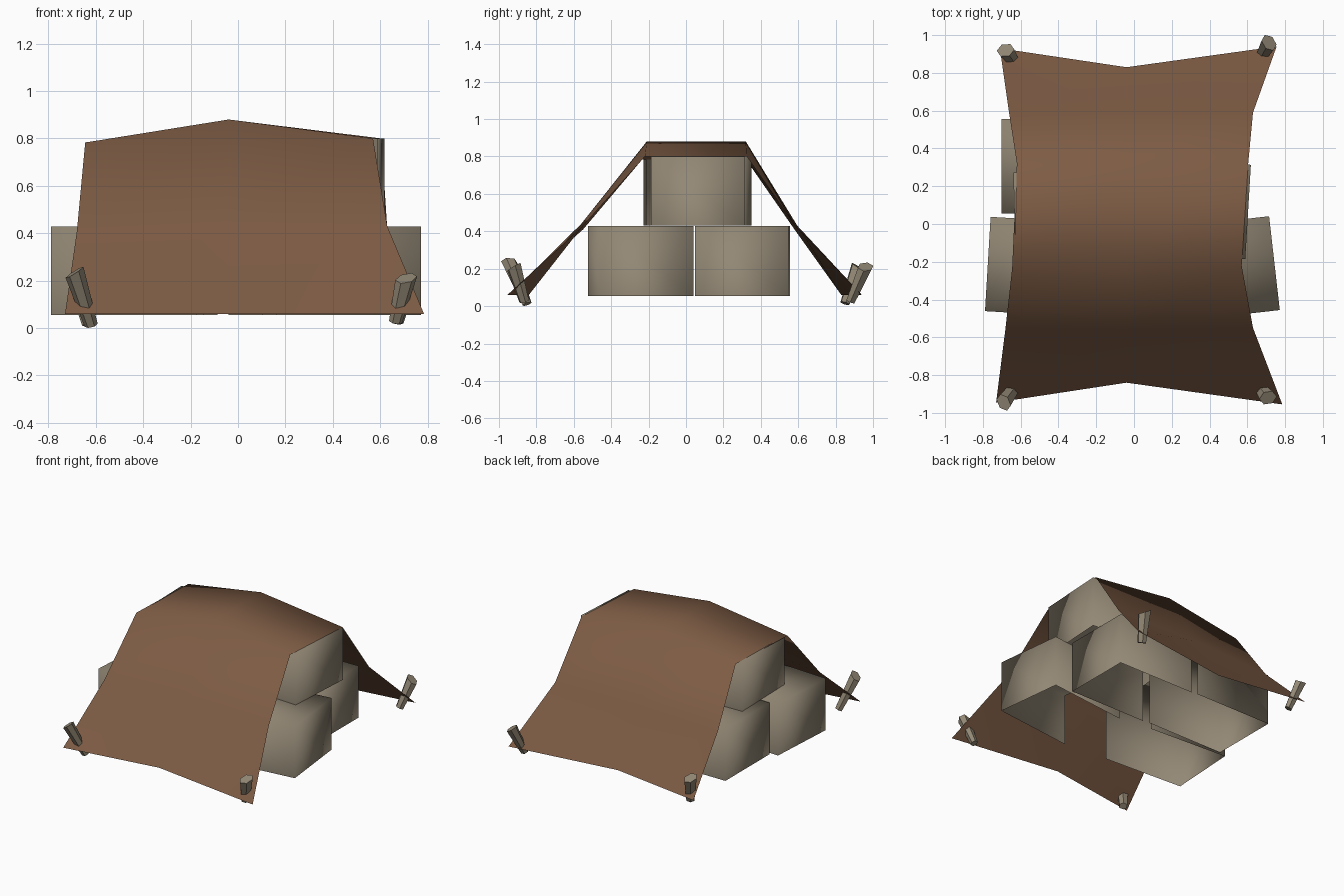
import bpy, bmesh, math
from mathutils import Vector, Matrix

if "Cube" in bpy.data.objects:
    bpy.data.objects.remove(bpy.data.objects["Cube"])


def material(name, rgb):
    m = bpy.data.materials.new(name)
    m.diffuse_color = (*rgb, 1)
    m.use_nodes = True
    m.node_tree.nodes["Principled BSDF"].inputs["Base Color"].default_value = m.diffuse_color
    return m


tarp_brown = material("tarp_brown", (0.205, 0.106, 0.058))
pale_stone = material("pale_stone", (0.29, 0.245, 0.178))


def finish(name, bm, mat):
    me = bpy.data.meshes.new(name)
    bm.to_mesh(me)
    bm.free()
    me.materials.append(mat)
    for p in me.polygons:
        p.use_smooth = True
    ob = bpy.data.objects.new(name, me)
    bpy.context.collection.objects.link(ob)
    return ob


# Softly shaded blocks, each turned a little; bottom and hidden inner end are open
def block(name, x, y, z0, z1, turn):
    bm = bmesh.new()
    bmesh.ops.create_cube(bm, size=1)
    bm.normal_update()
    inner = -1 if x > 0 else 1
    hidden = [f for f in bm.faces
              if f.normal.z < -0.9 or f.normal.x * inner > 0.9]
    bmesh.ops.delete(bm, geom=hidden, context='FACES_ONLY')
    bm.transform(Matrix.Translation((x, y, (z0 + z1) / 2))
                 @ Matrix.Rotation(math.radians(turn), 4, 'Z')
                 @ Matrix.Diagonal((0.615, 0.50, z1 - z0, 1)))
    finish(name, bm, pale_stone)


block("block_front_right", 0.438, -0.242, 0.055, 0.428, 6.5)
block("block_front_left", -0.467, -0.23, 0.055, 0.428, -3.4)
block("block_back_right", 0.268, 0.298, 0.055, 0.428, 0)
block("block_back_left", -0.395, 0.305, 0.055, 0.428, 0)
block("block_top_right", 0.297, 0.082, 0.43, 0.80, -3.4)
block("block_top_left", -0.325, 0.03, 0.43, 0.785, 1.5)

# Draped tarp: rows front to back, each with left, middle and right points
rows = [
    [(-0.73, -0.945, 0.06), (-0.04, -0.84, 0.06), (0.785, -0.955, 0.06)],
    [(-0.68, -0.55, 0.41), (-0.04, -0.56, 0.44), (0.63, -0.55, 0.43)],
    [(-0.645, -0.235, 0.783), (-0.04, -0.21, 0.88), (0.57, -0.22, 0.80)],
    [(-0.62, 0.32, 0.785), (-0.04, 0.32, 0.88), (0.605, 0.325, 0.80)],
    [(-0.66, 0.58, 0.41), (-0.04, 0.595, 0.43), (0.63, 0.59, 0.42)],
    [(-0.71, 0.93, 0.06), (-0.04, 0.83, 0.06), (0.755, 0.94, 0.06)],
]
bm = bmesh.new()
grid = [[bm.verts.new(p) for p in row] for row in rows]
for a, b in zip(grid, grid[1:]):
    for i in range(2):
        bm.faces.new((a[i], a[i + 1], b[i + 1], b[i]))
finish("tarp", bm, tarp_brown)


# Leaning tapered stakes at the tarp corners, heads cut at a slant
def stake(name, foot, head):
    foot, head = Vector(foot), Vector(head)
    axis = head - foot
    rot = axis.to_track_quat('Z', 'Y').to_matrix().to_4x4()
    bm = bmesh.new()
    bmesh.ops.create_cone(bm, cap_ends=True, segments=6, radius1=0.03,
                          radius2=0.046, depth=axis.length)
    for v in bm.verts:
        if v.co.z > 0:
            v.co.z += 0.4 * v.co.x
        v.co.y *= 0.85
    bm.transform(Matrix.Translation((foot + head) / 2) @ rot)
    ob = finish(name, bm, pale_stone)
    bpy.context.view_layer.objects.active = ob
    ob.select_set(True)
    bpy.ops.object.shade_smooth_by_angle(angle=math.radians(50))
    ob.select_set(False)


stake("stake_front_left", (-0.62, -0.85, 0.012), (-0.69, -0.945, 0.235))
stake("stake_front_right", (0.665, -0.865, 0.025), (0.71, -0.92, 0.21))
stake("stake_back_left", (-0.63, 0.85, 0.015), (-0.68, 0.92, 0.21))
stake("stake_back_right", (0.67, 0.88, 0.025), (0.715, 0.96, 0.21))
